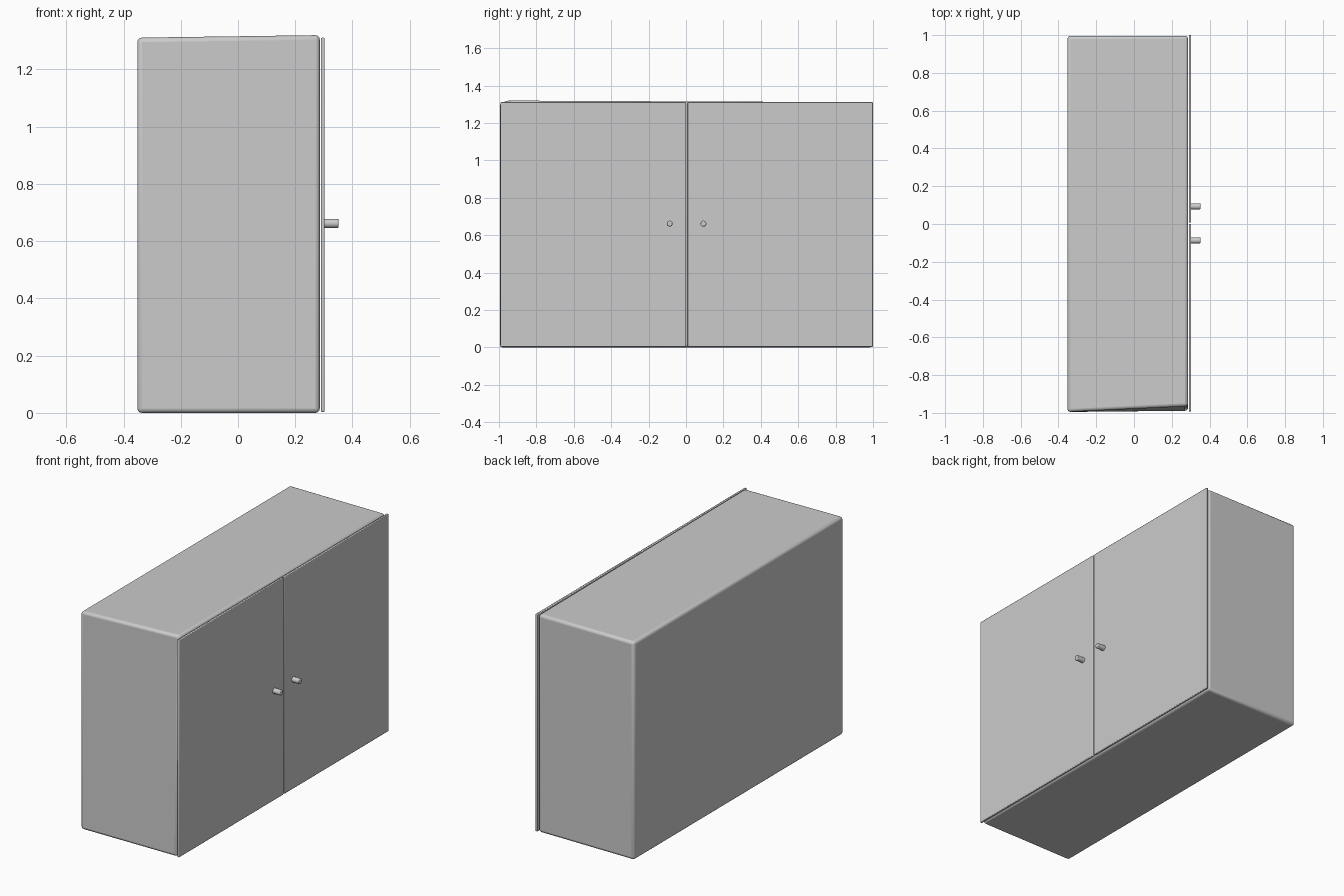
import bpy, bmesh
from math import pi, radians
from mathutils import Vector

if "Cube" in bpy.data.objects:
    bpy.data.objects.remove(bpy.data.objects["Cube"])


def finish(obj, bevel, segments):
    mod = obj.modifiers.new("rounded_edges", 'BEVEL')
    mod.width = bevel
    mod.segments = segments
    mod.limit_method = 'ANGLE'
    mod.angle_limit = radians(30)
    bpy.ops.object.select_all(action='DESELECT')
    obj.select_set(True)
    bpy.context.view_layer.objects.active = obj
    bpy.ops.object.shade_smooth_by_angle(angle=radians(35))


def box(name, lo, hi, bevel, segments=2, edit=None):
    lo, hi = Vector(lo), Vector(hi)
    bm = bmesh.new()
    bmesh.ops.create_cube(bm, size=1)
    for v in bm.verts:
        v.co = Vector(((lo[i] + hi[i]) / 2 + v.co[i] * (hi[i] - lo[i]) for i in range(3)))
    if edit:
        edit(bm)
    mesh = bpy.data.meshes.new(name)
    bm.to_mesh(mesh)
    bm.free()
    obj = bpy.data.objects.new(name, mesh)
    bpy.context.collection.objects.link(obj)
    finish(obj, bevel, segments)
    return obj


# Slightly warped corner of the carcass, beside the left-hand door
def warp_corner(bm):
    for v in bm.verts:
        if v.co.x > 0 and v.co.y < 0:
            if v.co.z > 0.5:
                v.co.y += 0.030
                v.co.z += 0.009
            else:
                v.co.y += 0.006


# Cabinet carcass
box("cabinet_body", (-0.352, -0.995, 0), (0.286, 0.996, 1.311), 0.016, 3, warp_corner)

for side, y0, y1, knob_y in (("left", -0.993, 0.001, -0.087),
                             ("right", 0.008, 1.0, 0.093)):
    # Door panel standing just clear of the carcass
    box(side + "_door", (0.290, y0, 0.003), (0.303, y1, 1.311), 0.004)
    # Round door knob
    bpy.ops.mesh.primitive_cylinder_add(vertices=24, radius=0.016, depth=0.053,
                                        location=(0.3255, knob_y, 0.662),
                                        rotation=(0, pi / 2, 0))
    knob = bpy.context.object
    knob.name = side + "_knob"
    finish(knob, 0.004, 2)
